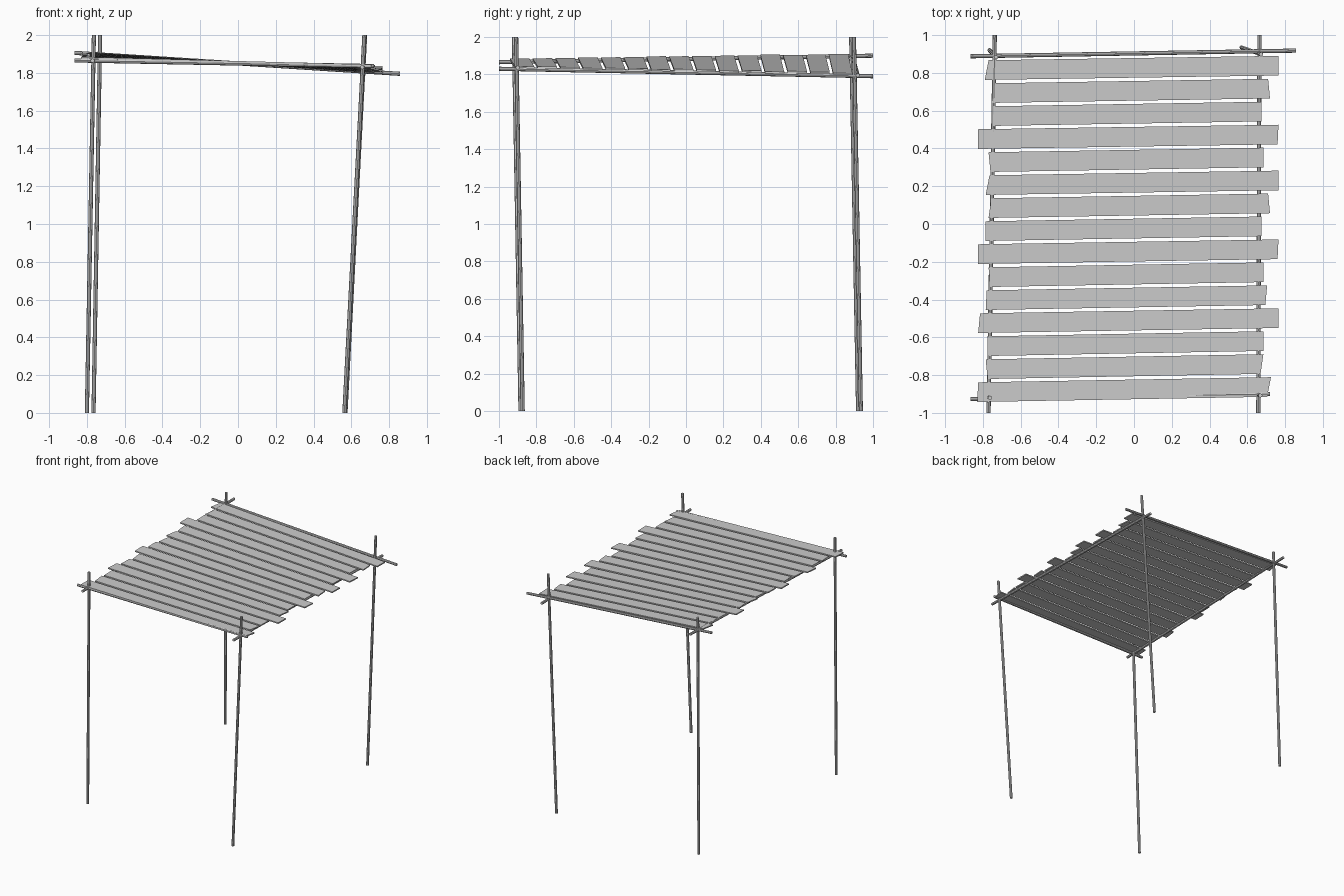
import bpy, bmesh
from mathutils import Vector

if "Cube" in bpy.data.objects:
    bpy.data.objects.remove(bpy.data.objects["Cube"])

RADIUS = 0.011


def pole(name, a, b, flat_z=False):
    """Thin round pole between two points; flat_z levels its ends."""
    a, b = Vector(a), Vector(b)
    d = b - a
    bpy.ops.mesh.primitive_cylinder_add(vertices=8, radius=RADIUS, depth=d.length)
    ob = bpy.context.object
    ob.name = name
    if flat_z:
        # shear the cylinder so the feet and tips stay horizontal
        for v in ob.data.vertices:
            t = v.co.z / d.length + 0.5
            p = a.lerp(b, t)
            v.co = (p.x + v.co.x, p.y + v.co.y, p.z)
    else:
        q = d.to_track_quat('Z', 'Y')
        for v in ob.data.vertices:
            v.co = q @ v.co + (a + b) / 2
    return ob


def slat_height(x, y):
    """Centre height of the gently twisted roof surface."""
    t = (x + 0.76) / 1.42
    left = 1.891 + 0.014 * y
    right = 1.824 - 0.018 * y
    return left + (right - left) * t


def slat(name, xs, y_left, y_right, width=0.104, thick=0.01):
    """Board with skewed ends: xs = back-left, front-left, back-right, front-right."""
    h = width / 2
    corners = [(xs[1], y_left - h), (xs[3], y_right - h),
               (xs[2], y_right + h), (xs[0], y_left + h)]
    bm = bmesh.new()
    lo = [bm.verts.new((x, y, slat_height(x, y) - thick / 2)) for x, y in corners]
    hi = [bm.verts.new((x, y, slat_height(x, y) + thick / 2)) for x, y in corners]
    bm.faces.new(lo[::-1])
    bm.faces.new(hi)
    for i in range(4):
        j = (i + 1) % 4
        bm.faces.new((lo[i], lo[j], hi[j], hi[i]))
    me = bpy.data.meshes.new(name)
    bm.to_mesh(me)
    bm.free()
    bpy.context.collection.objects.link(bpy.data.objects.new(name, me))


# Leaning posts
pole("front_left_post", (-0.80, -0.885, 0), (-0.763, -0.92, 2), True)
pole("back_left_post", (-0.765, 0.92, 0), (-0.730, 0.883, 2), True)
pole("front_right_post", (0.563, -0.873, 0), (0.669, -0.908, 2), True)
pole("back_right_post", (0.569, 0.935, 0), (0.673, 0.898, 2), True)

# Roof rails
pole("left_rail", (-0.77, -1, 1.865), (-0.737, 1, 1.90))
pole("right_rail", (0.658, -1, 1.83), (0.664, 1, 1.79))
pole("front_rail", (-0.865, -0.927, 1.866), (0.72, -0.90, 1.836))
pole("back_rail", (-0.865, 0.888, 1.906), (0.858, 0.918, 1.795))

# Roof slats, back to front: uneven skewed ends
ends = [
    (-0.77, -0.79, 0.765, 0.765), (-0.735, -0.755, 0.71, 0.72),
    (-0.75, -0.75, 0.675, 0.675), (-0.825, -0.825, 0.765, 0.76),
    (-0.77, -0.76, 0.685, 0.685), (-0.765, -0.785, 0.765, 0.765),
    (-0.755, -0.77, 0.71, 0.72), (-0.785, -0.785, 0.675, 0.675),
    (-0.825, -0.825, 0.765, 0.76), (-0.77, -0.76, 0.685, 0.685),
    (-0.78, -0.785, 0.705, 0.695), (-0.815, -0.825, 0.765, 0.765),
    (-0.775, -0.775, 0.685, 0.685), (-0.785, -0.775, 0.685, 0.67),
    (-0.825, -0.83, 0.725, 0.705),
]
for i, xs in enumerate(ends):
    slat(f"roof_slat_{i + 1}", xs, 0.815 - 0.1218 * i, 0.838 - 0.1215 * i)
